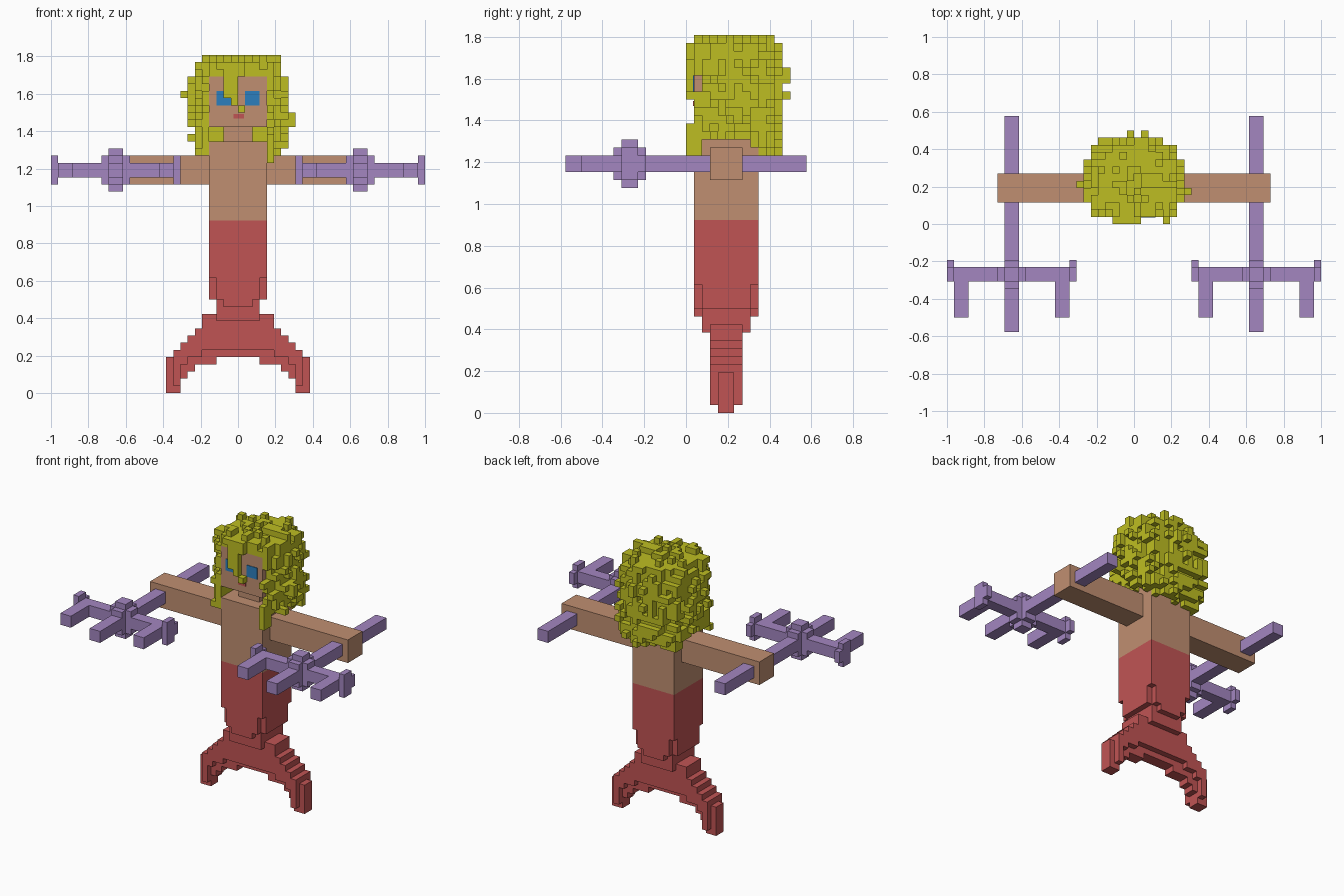
import bpy, bmesh, math, random
from mathutils import Vector

random.seed(4)
U = 2 / 52          # size of one block

if "Cube" in bpy.data.objects:
    bpy.data.objects.remove(bpy.data.objects["Cube"], do_unlink=True)


def material(name, rgb):
    lin = [((c / 255 + 0.055) / 1.055) ** 2.4 for c in rgb] + [1]
    m = bpy.data.materials.new(name)
    m.use_nodes = True
    m.diffuse_color = lin
    m.node_tree.nodes["Principled BSDF"].inputs["Base Color"].default_value = lin
    return m


SKIN = material("skin", (192, 143, 113))
RED = material("tail red", (192, 84, 84))
HAIR = material("hair yellow", (190, 190, 34))
PURPLE = material("purple", (163, 134, 192))
BLUE = material("eye blue", (44, 127, 190))


def cells(*boxes):
    """Set of unit blocks covered by boxes (x0, x1, y0, y1, z0, z1)."""
    return {(x, y, z) for a, b, c, d, e, f in boxes
            for x in range(a, b) for y in range(c, d) for z in range(e, f)}


def mirrored(blocks):
    return {(-1 - x, y, z) for x, y, z in blocks}


def finish(name, bm, mat):
    mesh = bpy.data.meshes.new(name)
    bm.to_mesh(mesh)
    bm.free()
    mesh.materials.append(mat)
    ob = bpy.data.objects.new(name, mesh)
    bpy.context.collection.objects.link(ob)
    return ob


def block_mesh(name, blocks, mat):
    """Outer skin of a set of unit blocks, flat areas merged."""
    bm = bmesh.new()
    verts = {}

    def vert(p):
        if p not in verts:
            verts[p] = bm.verts.new(Vector(p) * U)
        return verts[p]

    for c in sorted(blocks):
        for axis in range(3):
            for side in (0, 1):
                n = list(c)
                n[axis] += 2 * side - 1
                if tuple(n) in blocks:
                    continue
                u, v = (axis + 1) % 3, (axis + 2) % 3
                ring = []
                for du, dv in ((0, 0), (1, 0), (1, 1), (0, 1)):
                    p = list(c)
                    p[axis] += side
                    p[u] += du
                    p[v] += dv
                    ring.append(vert(tuple(p)))
                bm.faces.new(ring if side else ring[::-1])
    bmesh.ops.dissolve_limit(bm, angle_limit=math.radians(1),
                             verts=bm.verts, edges=bm.edges)
    return finish(name, bm, mat)


def plate(name, x0, x1, z0, z1, mat):
    """Thin painted detail on the front of the face."""
    bm = bmesh.new()
    bmesh.ops.create_cube(bm, size=1)
    for v in bm.verts:
        v.co = Vector(((x0 + x1) / 2 + v.co.x * (x1 - x0), 1 + v.co.y * 0.2,
                       (z0 + z1) / 2 + v.co.z * (z1 - z0))) * U
    return finish(name, bm, mat)


# Body
block_mesh("torso", cells((-4, 4, 1, 9, 24, 35)), SKIN)
block_mesh("arms", cells((-19, 19, 3, 7, 29, 33)), SKIN)
block_mesh("neck", cells((-2, 2, 3, 7, 35, 37)), SKIN)
block_mesh("head", cells((-4, 4, 1, 9, 37, 44)), SKIN)

# Tail, tapering in rounded steps
tail = cells((-4, 4, 1, 9, 16, 24),
             (-4, 4, 2, 8, 13, 16), (-3, 3, 1, 9, 13, 16),
             (-3, 3, 2, 8, 10, 13), (-2, 2, 1, 9, 12, 13))

# Flukes: x start, x end, thin bottom, thick bottom, top
fluke = set()
for x0, x1, thin, thick, top in ((0, 3, 5, 6, 11), (3, 5, 4, 6, 11),
                                 (5, 6, 4, 5, 9), (6, 7, 3, 5, 8),
                                 (7, 8, 2, 4, 7), (8, 9, 0, 1, 6),
                                 (9, 10, 0, 5, 5)):
    fluke |= cells((x0, x1, 4, 6, thin, top), (x0, x1, 3, 7, thick, top))
block_mesh("tail", tail | fluke | mirrored(fluke), RED)

# Forked tridents, one through each hand
trident = cells((16, 18, -15, 15, 30, 32),      # shaft
                (8, 26, -8, -6, 30, 32),        # crossbar
                (16, 18, -8, -6, 28, 34),       # hub
                (15, 19, -8, -6, 29, 33),
                (16, 18, -9, -5, 29, 33))
for end, prong in ((8, 9), (25, 23)):
    trident |= cells((prong, prong + 2, -13, -8, 30, 32),
                     (end, end + 1, -8, -6, 29, 33),
                     (end, end + 1, -6, -5, 30, 32))
block_mesh("left_trident", trident, PURPLE)
block_mesh("right_trident", mirrored(trident), PURPLE)

# Face details
plate("left_eye", 1, 3, 40, 42, BLUE)
plate("right_eye", -3, -1, 40, 42, BLUE)
plate("mouth", -0.6, 0.8, 38.2, 38.8, RED)


# Hair: shaggy rounded mass of blocks, open at the face and shoulders
def hair_allowed(x, y, z, bottom):
    inner = -4 <= x < 4
    if z < bottom or (z < 42 and y < (0 if z > 38 else 1)):
        return False
    if inner and z < 44 and y < 2:
        return False
    if inner and z < 39 and y < 6:
        return False
    if inner and z < 35 and y < 9:
        return False
    return True


hair = set()
for x in range(-9, 9):
    for y in range(-2, 14):
        bottom = random.choice((34, 34, 35)) if 2 <= y < 8 else random.choice((32, 33, 33))
        top = random.choice((46, 46, 47))
        for z in range(bottom, top):
            scale = {46: 0.78, 45: 0.88, 44: 0.95}.get(z, 1.0 if z > 36 else 0.96)
            r = ((abs(x + 0.5) / 6.5) ** 2.5 + (abs(y + 0.5 - 5.8) / 6.1) ** 2.5) ** 0.4
            if r / scale + random.uniform(-0.13, 0.13) < 1 and hair_allowed(x, y, z, bottom):
                hair.add((x, y, z))

# Drop loose blocks
steps = ((1, 0, 0), (-1, 0, 0), (0, 1, 0), (0, -1, 0), (0, 0, 1), (0, 0, -1))
hair = {c for c in hair
        if sum(tuple(a + b for a, b in zip(c, s)) in hair for s in steps) >= 1}

# Fringe strands over the face and a few stray tufts
hair |= cells((-2, -1, 0, 1, 41, 45), (-1, 0, 0, 1, 40, 45), (0, 1, 0, 1, 39, 40),
              (-8, -6, 5, 6, 41, 42), (6, 8, 4, 5, 37, 39), (4, 5, 0, 2, 32, 36))
block_mesh("hair", hair, HAIR)
